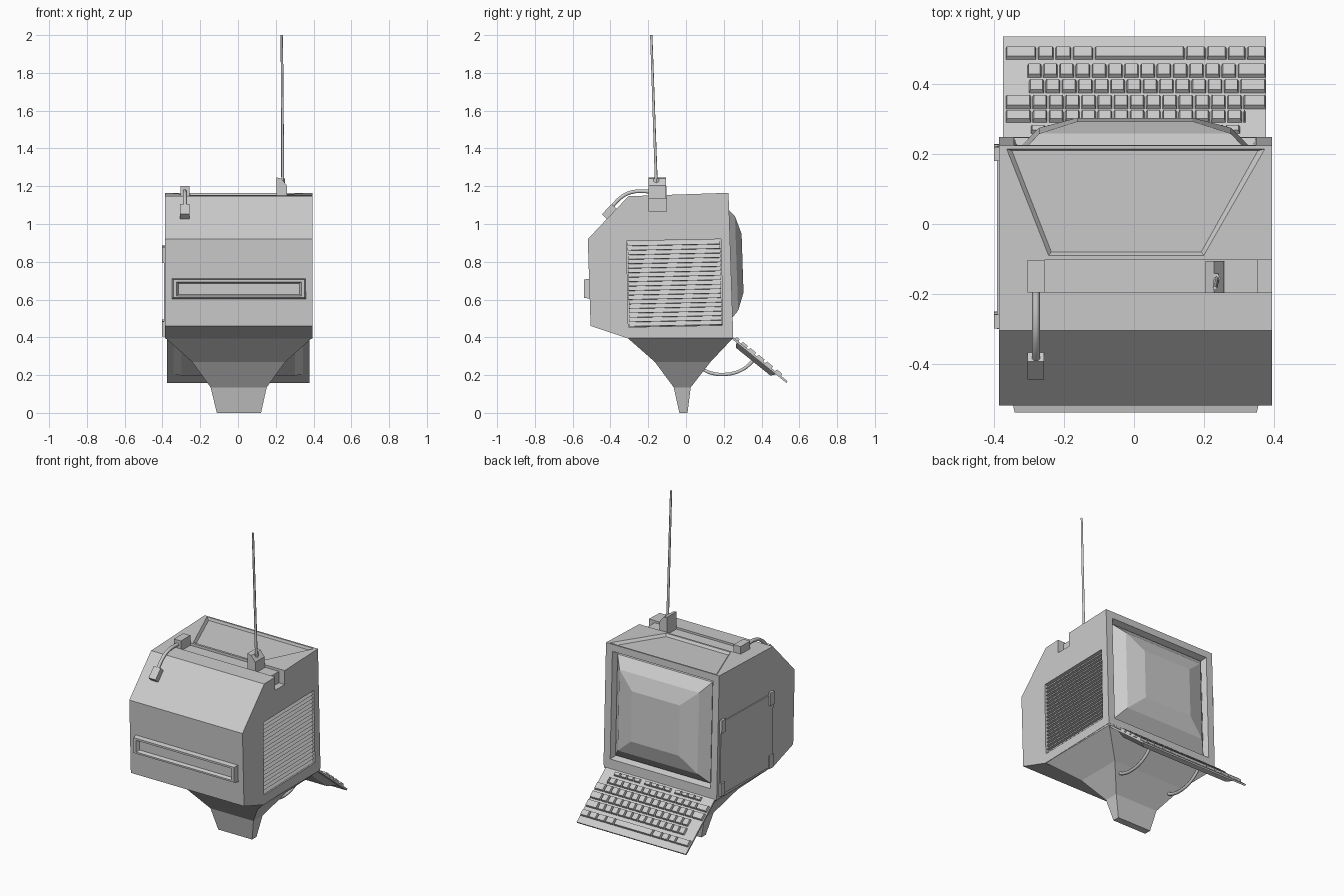
import bpy, bmesh, math
from mathutils import Matrix, Vector

if "Cube" in bpy.data.objects:
    bpy.data.objects.remove(bpy.data.objects["Cube"])


def part(name, shells, matrix=None):
    """One mesh from lofted shells; each shell is a list of matching point rings."""
    bm = bmesh.new()
    for rings in shells:
        loops = [[bm.verts.new(p) for p in ring] for ring in rings]
        n = len(loops[0])
        for a, b in zip(loops, loops[1:]):
            for i in range(n):
                j = (i + 1) % n
                bm.faces.new((a[i], a[j], b[j], b[i]))
        bm.faces.new(loops[0][::-1])
        bm.faces.new(loops[-1])
    bmesh.ops.recalc_face_normals(bm, faces=bm.faces)
    if matrix:
        bmesh.ops.transform(bm, matrix=matrix, verts=bm.verts)
    me = bpy.data.meshes.new(name)
    bm.to_mesh(me)
    bm.free()
    ob = bpy.data.objects.new(name, me)
    bpy.context.collection.objects.link(ob)
    return ob


def rect_z(x0, x1, y0, y1, z):
    return [(x0, y0, z), (x1, y0, z), (x1, y1, z), (x0, y1, z)]


def rect_y(x0, x1, z0, z1, y):
    return [(x0, y, z0), (x1, y, z0), (x1, y, z1), (x0, y, z1)]


def box(x0, x1, y0, y1, z0, z1):
    return [rect_z(x0, x1, y0, y1, z0), rect_z(x0, x1, y0, y1, z1)]


def extrude_x(profile, x0, x1):
    return [[(x, y, z) for y, z in profile] for x in (x0, x1)]


def cut(target, cutter):
    cutter.hide_render = True
    mod = target.modifiers.new("cut", 'BOOLEAN')
    mod.operation, mod.solver, mod.object = 'DIFFERENCE', 'EXACT', cutter
    bpy.context.view_layer.objects.active = target
    bpy.ops.object.modifier_apply(modifier=mod.name)
    bpy.data.objects.remove(cutter)


def tube(name, points, radius, bezier=True, tip=1.0):
    cu = bpy.data.curves.new(name, 'CURVE')
    cu.dimensions = '3D'
    cu.bevel_depth, cu.bevel_resolution = radius, 1
    cu.use_fill_caps = True
    cu.resolution_u = 5
    sp = cu.splines.new('BEZIER' if bezier else 'POLY')
    pts = sp.bezier_points if bezier else sp.points
    pts.add(len(points) - 1)
    for p, co in zip(pts, points):
        if bezier:
            p.co = co
            p.handle_left_type = p.handle_right_type = 'AUTO'
        else:
            p.co = (*co, 1)
    pts[-1].radius = tip
    ob = bpy.data.objects.new(name, cu)
    bpy.context.collection.objects.link(ob)
    bpy.ops.object.select_all(action='DESELECT')
    ob.select_set(True)
    bpy.context.view_layer.objects.active = ob
    bpy.ops.object.convert(target='MESH')
    return ob


def frame(origin, angle):
    return Matrix.Translation(Vector(origin)) @ Matrix.Rotation(angle, 4, 'X')


def top(y):
    return 1.147 + (y + 0.305) * 0.034


# Housing: side profile extruded across x
housing = part("housing", [extrude_x([(-0.505, 0.46), (-0.31, 0.395), (0.25, 0.41),
                                      (0.225, 1.165), (-0.305, 1.147), (-0.52, 0.92)], -0.387, 0.395)])

# Screen opening and tube, in the tilted plane of the screen face
face = frame((0.003, 0.2375, 0.79), 0.033)
cut(housing, part("screen_cutter", [[rect_y(-0.332, 0.332, -0.318, 0.318, -0.04),
                                     rect_y(-0.347, 0.347, -0.332, 0.332, 0.0),
                                     rect_y(-0.347, 0.347, -0.332, 0.332, 0.05)]], face))
part("screen", [[rect_y(-w, w, -h, h, y) for w, h, y in
                 ((0.328, 0.315, -0.045), (0.328, 0.312, -0.025), (0.275, 0.25, 0.03), (0.165, 0.155, 0.062))]], face)

# Tapered recess in the roof
plan = [(-0.365, 0.215), (0.375, 0.215), (0.2, -0.09), (-0.245, -0.09)]
floor = [(-0.35, 0.21), (0.355, 0.21), (0.193, -0.08), (-0.237, -0.08)]
cut(housing, part("roof_cutter", [[[(x, y, top(y) - 0.016) for x, y in floor],
                                   [(x, y, top(y)) for x, y in plan],
                                   [(x, y, top(y) + 0.05) for x, y in plan]]]))
# Roof channel with a deep notch at its right end
cut(housing, part("channel_cutter", [box(-0.26, 0.45, -0.197, -0.103, 1.138, 1.3)]))
cut(housing, part("notch_cutter", [box(0.355, 0.45, -0.197, -0.103, 1.067, 1.3)]))

# Side vent: recess with saw-tooth slats
vent = frame((0, -0.06, 0.687), 0.02)
cut(housing, part("vent_cutter", [box(0.372, 0.45, -0.25, 0.25, -0.228, 0.228)], vent))
count, step = 19, 0.45 / 19
slats = []
for i in range(count):
    z = -0.226 + i * step
    tri = [(0.368, z), (0.391, z + 0.002), (0.376, z + step), (0.368, z + step)]
    slats.append([[(x, y, zz) for x, zz in tri] for y in (-0.245, 0.245)])
part("vent_slats", slats, vent)

# Service door with four hinges on the left side
door = frame((0, -0.035, 0.64), 0.02)
part("side_door", [box(-0.393, -0.38, -0.262, 0.255, -0.225, 0.225)], door)
part("door_hinges", [box(-0.402, -0.38, y - 0.02, y + 0.02, z - 0.04, z + 0.04)
                     for y in (-0.24, 0.24) for z in (-0.19, 0.2)], door)

# Drive slot on the front wall
part("drive_slot", [[rect_y(-0.35, 0.36, 0.603, 0.712, -0.505),
                     rect_y(-0.342, 0.352, 0.61, 0.705, -0.541),
                     rect_y(-0.325, 0.335, 0.62, 0.693, -0.541),
                     rect_y(-0.315, 0.325, 0.627, 0.686, -0.52)]])

# Funnel-shaped stand
part("stand", [[rect_z(-0.112, 0.122, -0.035, 0.008, 0), rect_z(-0.145, 0.152, -0.065, 0.025, 0.135),
                rect_z(-0.243, 0.25, -0.165, 0.13, 0.27), rect_z(-0.385, 0.393, -0.31, 0.25, 0.397),
                [(-0.385, -0.31, 0.398), (0.393, -0.31, 0.398), (0.393, 0.249, 0.412), (-0.385, 0.249, 0.412)]]])

# Antenna and its wedge base
wedge = [(0.205, 1.13), (0.26, 1.13), (0.258, 1.205), (0.23, 1.24), (0.205, 1.247)]
part("antenna_base", [[[(x, y, z) for x, z in wedge] for y in (-0.198, -0.106)]])
tube("antenna", [(0.237, -0.157, 1.21), (0.232, -0.184, 2.0)], 0.008, bezier=False, tip=0.8)
part("antenna_socket", [[[(0.235 + 0.013 * math.cos(a * math.pi / 3), -0.157 + 0.017 * math.sin(a * math.pi / 3), z)
                          for a in range(6)] for z in (1.19, 1.24)]])

# Roof plug, its cable and the lower plug on the slope
part("roof_plug", [box(-0.305, -0.257, -0.197, -0.103, 1.13, 1.2)])
part("slope_plug", [box(-0.024, 0.024, -0.037, 0.037, -0.012, 0.034)],
     frame((-0.282, -0.395, 1.055), 0.81))
tube("plug_cable", [(-0.281, -0.18, 1.172), (-0.281, -0.29, 1.168),
                    (-0.281, -0.345, 1.14), (-0.281, -0.4, 1.082)], 0.011)

# Keyboard: local y runs down the slope, local z is the key side
kb = frame((0.002, 0.25, 0.4), -0.679)
part("keyboard_plate", [box(-0.377, 0.377, 0.0, 0.37, -0.011, 0.0)], kb)
part("keyboard_tray", [[rect_z(-0.3, 0.3, 0.045, 0.28, -0.034), rect_z(-0.345, 0.345, 0.03, 0.3, -0.01)]], kb)


def run(first, start, n, last):
    return [first] + [start + 0.0465 * i for i in range(n)] + [last]


rows = [(0.305, 0.042, [-0.372, -0.28, -0.23, -0.18, -0.117, 0.145, 0.205, 0.265, 0.32, 0.378]),
        (0.24, 0.046, run(-0.31, -0.265, 13, 0.378)),
        (0.183, 0.046, run(-0.305, -0.258, 13, 0.378)),
        (0.125, 0.046, run(-0.372, -0.295, 14, 0.378)),
        (0.072, 0.04, run(-0.372, -0.295, 14, 0.32))]
rows += [(0.024, 0.026, [x0 + 0.046 * i for i in range(5)]) for x0 in (-0.3, -0.09, 0.12)]
keys = []
for s, h, edges in rows:
    for a, b in zip(edges, edges[1:]):
        keys.append([rect_z(a + 0.002, b - 0.002, s - h / 2, s + h / 2, -0.002),
                     rect_z(a + 0.006, b - 0.006, s - h / 2 + 0.004, s + h / 2 - 0.004, 0.013)])
part("keyboard_keys", keys, kb)

# Two curved struts holding the keyboard to the stand
for side in (-1, 1):
    x = 0.003 + side * 0.18
    tube("left_strut" if side < 0 else "right_strut",
         [(x, 0.075, 0.238), (x, 0.13, 0.212), (x, 0.21, 0.204), (x, 0.3, 0.23), (x, 0.365, 0.285)], 0.01)
